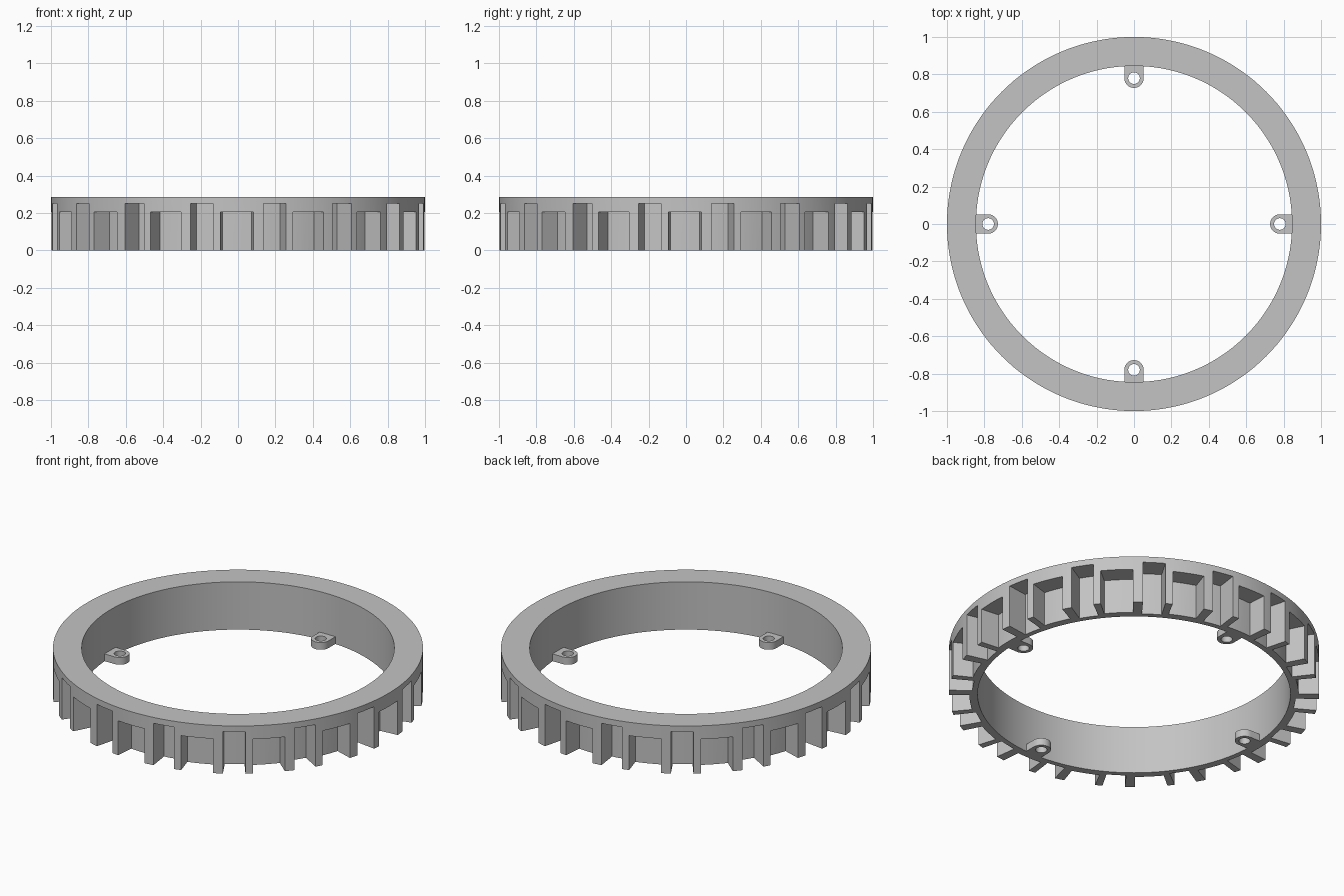
import bpy, bmesh
from math import sin, cos, tau, radians, pi

cube = bpy.data.objects.get("Cube")
if cube:
    bpy.data.objects.remove(cube, do_unlink=True)

INNER, OUTER, HEIGHT = 0.845, 1.0, 0.285

grey = bpy.data.materials.new("plain_grey")
grey.use_nodes = True
colour = (0.55, 0.55, 0.55, 1)
grey.diffuse_color = colour
grey.node_tree.nodes["Principled BSDF"].inputs["Base Color"].default_value = colour


def make_object(name, bm):
    bmesh.ops.recalc_face_normals(bm, faces=bm.faces)
    mesh = bpy.data.meshes.new(name)
    bm.to_mesh(mesh)
    bm.free()
    mesh.materials.append(grey)
    obj = bpy.data.objects.new(name, mesh)
    bpy.context.collection.objects.link(obj)
    return obj


def smooth(obj):
    bpy.ops.object.select_all(action="DESELECT")
    obj.select_set(True)
    bpy.context.view_layer.objects.active = obj
    bpy.ops.object.shade_smooth_by_angle(angle=radians(25))


def sweep(bm, r0, r1, z0, z1, start, end, steps, closed=False):
    """Sweep a rectangular section around z; angles run from -y towards +x."""
    sections = []
    for i in range(steps if closed else steps + 1):
        a = start + (end - start) * i / steps
        sections.append([bm.verts.new((r * sin(a), -r * cos(a), z))
                         for r, z in ((r0, z0), (r1, z0), (r1, z1), (r0, z1))])
    pairs = list(zip(sections, sections[1:]))
    if closed:
        pairs.append((sections[-1], sections[0]))
    else:
        bm.faces.new(sections[0])
        bm.faces.new(sections[-1])
    for a, b in pairs:
        for k in range(4):
            n = (k + 1) % 4
            bm.faces.new((a[k], a[n], b[n], b[k]))


# Solid ring
bm = bmesh.new()
sweep(bm, INNER, OUTER, 0, HEIGHT, 0, tau, 144, closed=True)
ring = make_object("ribbed_ring", bm)

# Alternating wide low slots and narrow tall slots, leaving ribs between
bm = bmesh.new()
for i in range(16):
    pitch = i * 22.5
    for centre, half, back, top in ((-0.35, 5.05, 0.89, 0.205),
                                    (11.3, 3.5, 0.875, 0.25)):
        mid = pitch + centre
        sweep(bm, back, 1.1, -0.1, top, radians(mid - half), radians(mid + half), 4)
cutter = make_object("slot_cutter", bm)
cutter.hide_render = True

cut = ring.modifiers.new("slots", "BOOLEAN")
cut.operation = "DIFFERENCE"
cut.solver = "EXACT"
cut.object = cutter
bpy.ops.object.select_all(action="DESELECT")
ring.select_set(True)
bpy.context.view_layer.objects.active = ring
bpy.ops.object.modifier_apply(modifier=cut.name)
bpy.data.objects.remove(cutter, do_unlink=True)
smooth(ring)


def make_lug(name, turn):
    """Round-ended mounting lug with a screw hole, reaching into the wall."""
    bm = bmesh.new()
    n, hole, radius, reach, thick = 48, 0.031, 0.052, 0.09, 0.043
    sections = []
    for i in range(n):
        a = tau * i / n
        c, s = cos(a), sin(a)
        far = radius
        if c > 0:
            far = min(radius / max(abs(s), 0.001), reach / c)
        section = []
        for r, z in ((hole, 0), (far, 0), (far, thick), (hole, thick)):
            x, y = 0.78 + r * c, r * s
            section.append(bm.verts.new((x * cos(turn) - y * sin(turn),
                                         x * sin(turn) + y * cos(turn), z)))
        sections.append(section)
    for i in range(n):
        a, b = sections[i], sections[(i + 1) % n]
        for k in range(4):
            m = (k + 1) % 4
            bm.faces.new((a[k], a[m], b[m], b[k]))
    smooth(make_object(name, bm))


# Four mounting lugs on the inside of the ring
for k, side in enumerate(("left", "back", "right", "front")):
    make_lug(side + "_mounting_lug", k * pi / 2)
